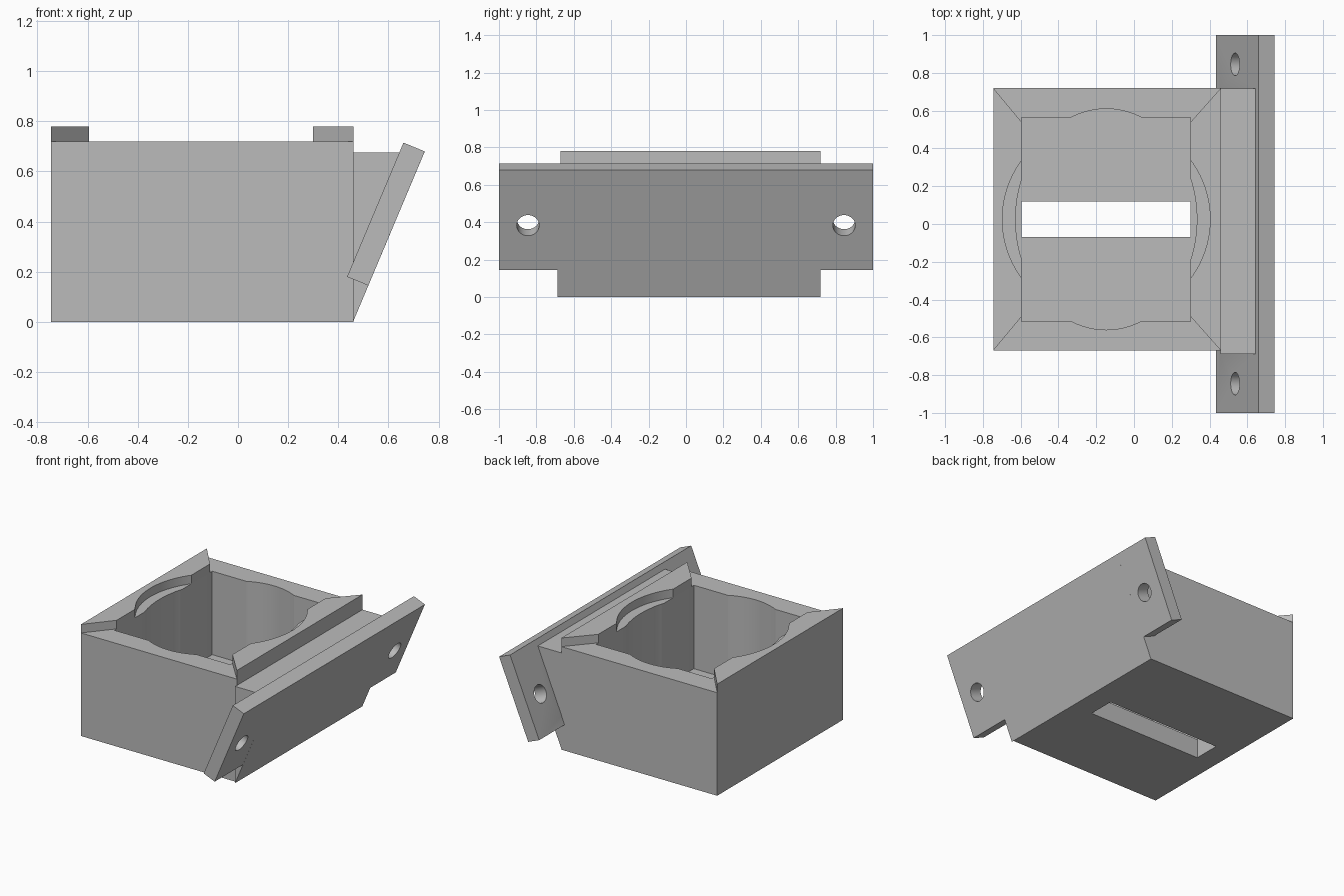
import bpy
import bmesh
import math
from mathutils import Vector, Matrix

cube = bpy.data.objects.get("Cube")
if cube:
    bpy.data.objects.remove(cube, do_unlink=True)

grey = bpy.data.materials.new("plain grey")
grey.use_nodes = True
colour = (0.5, 0.5, 0.5, 1)
grey.diffuse_color = colour
grey.node_tree.nodes["Principled BSDF"].inputs["Base Color"].default_value = colour


def prism(name, points, along):
    """Extrude a closed 3D outline by a vector."""
    bm = bmesh.new()
    face = bm.faces.new([bm.verts.new(p) for p in points])
    ext = bmesh.ops.extrude_face_region(bm, geom=[face])
    moved = [v for v in ext["geom"] if isinstance(v, bmesh.types.BMVert)]
    bmesh.ops.translate(bm, verts=moved, vec=Vector(along))
    bmesh.ops.recalc_face_normals(bm, faces=bm.faces)
    mesh = bpy.data.meshes.new(name)
    bm.to_mesh(mesh)
    bm.free()
    obj = bpy.data.objects.new(name, mesh)
    obj.data.materials.append(grey)
    bpy.context.collection.objects.link(obj)
    return obj


def upright(name, outline, z0, z1):
    return prism(name, [(x, y, z0) for x, y in outline], (0, 0, z1 - z0))


def rect(x0, x1, y0, y1):
    return [(x0, y0), (x1, y0), (x1, y1), (x0, y1)]


def ellipse(rx, ry, n=96):
    cx, cy = -0.147, 0.025
    turns = [2 * math.pi * i / n for i in range(n)]
    return [(cx + rx * math.cos(t), cy + ry * math.sin(t)) for t in turns]


def combine(obj, other, operation="DIFFERENCE"):
    """Apply a boolean and discard the second object."""
    mod = obj.modifiers.new("combine", "BOOLEAN")
    mod.operation = operation
    mod.solver = "EXACT"
    mod.object = other
    bpy.context.view_layer.objects.active = obj
    bpy.ops.object.modifier_apply(modifier=mod.name)
    bpy.data.objects.remove(other, do_unlink=True)


LEFT, RIGHT, FRONT, BACK = -0.745, 0.46, -0.67, 0.72
IN_L, IN_R, IN_F, IN_B = -0.595, 0.3, -0.515, 0.565
TOP, RIM, FLOOR = 0.72, 0.78, 0.137

# Open box with a square pocket, an oval bore and a floor slot
body = upright("box_body", rect(LEFT, RIGHT, FRONT, BACK), 0, TOP)
combine(body, upright("pocket", rect(IN_L, IN_R, IN_F, IN_B), FLOOR, 1))
combine(body, upright("bore", ellipse(0.48, 0.585), FLOOR, 1))
combine(body, upright("slot", rect(IN_L, IN_R, -0.07, 0.12), -0.1, 0.3))

# Raised side rims with mitred ends and an oval relief
rims = []
for name, outer, inner in (("right_rim", LEFT, IN_L), ("left_rim", RIGHT, IN_R)):
    outline = [(outer, FRONT), (inner, -0.49), (inner, 0.54), (outer, BACK)]
    rim = upright(name, outline, TOP, RIM)
    combine(rim, upright("relief", ellipse(0.55, 0.536), 0.6, 1))
    rims.append(rim)

# Tilted mounting plate
low_in, low_out = (0.435, 0.18), (0.52, 0.145)
high_out, high_in = (0.745, 0.68), (0.66, 0.715)
profile = [low_in, low_out, high_out, high_in]
plate = prism("mounting_plate", [(x, -1, z) for x, z in profile], (0, 2, 0))

# Wedge that fills the gap between plate and box
wedge_profile = [(0.459, 0), (0.743, 0.675), (0.459, 0.675)]
wedge = prism("wedge", [(x, -0.687, z) for x, z in wedge_profile], (0, 1.405, 0))
combine(plate, wedge, "UNION")

# Screw holes square to the plate
normal = Vector((low_out[0] - low_in[0], 0, low_out[1] - low_in[1])).normalized()
across = normal.cross(Vector((0, 1, 0)))
for y in (-0.845, 0.845):
    centre = Vector((0.535, y, 0.418)) - normal * 0.1
    ring = []
    for i in range(48):
        t = 2 * math.pi * i / 48
        ring.append(centre + 0.06 * (across * math.cos(t) + Vector((0, math.sin(t), 0))))
    combine(plate, prism("screw_hole", ring, normal * 0.3))

# Smooth the curved walls, keep the edges sharp
bpy.ops.object.select_all(action="DESELECT")
for obj in [body, plate] + rims:
    obj.select_set(True)
bpy.context.view_layer.objects.active = body
bpy.ops.object.shade_smooth_by_angle(angle=math.radians(25))
